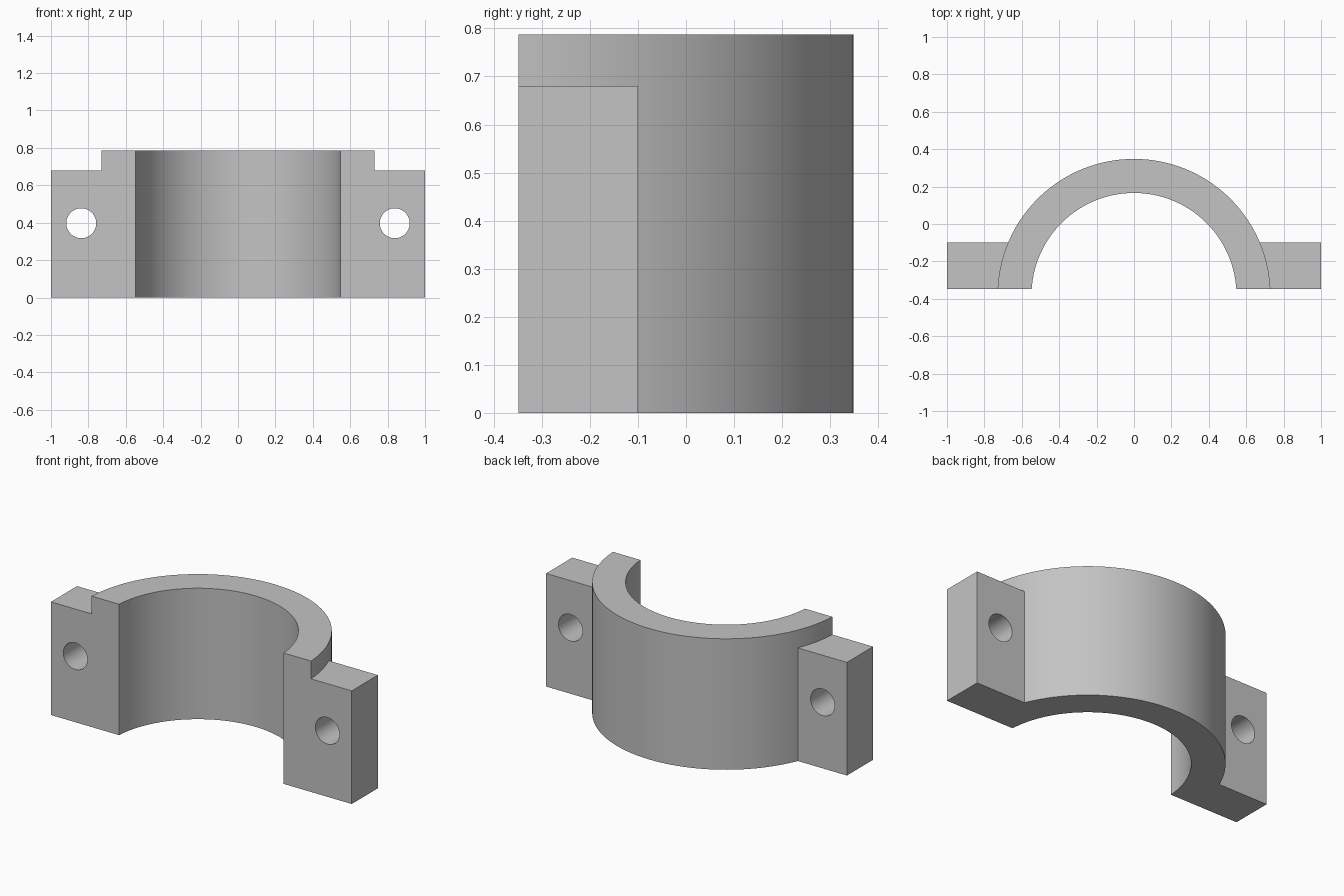
import bpy, bmesh
from math import sin, cos, asin, pi

if "Cube" in bpy.data.objects:
    bpy.data.objects.remove(bpy.data.objects["Cube"], do_unlink=True)

FRONT, CENTRE_Y = -0.348, -0.382
OUTER, INNER = 0.73, 0.548
HEIGHT, EAR_HEIGHT = 0.787, 0.68
EAR_BACK = -0.1

steel = bpy.data.materials.new("light_grey")
steel.use_nodes = True
grey = (0.55, 0.55, 0.55, 1)
steel.diffuse_color = grey
steel.node_tree.nodes["Principled BSDF"].inputs["Base Color"].default_value = grey


def prism(name, outline, height):
    """Extrude a flat outline upward from the ground."""
    bm = bmesh.new()
    base = bm.faces.new([bm.verts.new((x, y, 0)) for x, y in outline])
    top = bmesh.ops.extrude_face_region(bm, geom=[base])["geom"]
    moved = [v for v in top if isinstance(v, bmesh.types.BMVert)]
    bmesh.ops.translate(bm, verts=moved, vec=(0, 0, height))
    bmesh.ops.recalc_face_normals(bm, faces=bm.faces)
    mesh = bpy.data.meshes.new(name)
    bm.to_mesh(mesh)
    bm.free()
    mesh.materials.append(steel)
    obj = bpy.data.objects.new(name, mesh)
    bpy.context.collection.objects.link(obj)
    return obj


def arc(radius, steps=64):
    """Arc from the right end to the left end, trimmed at the front plane."""
    start = asin((FRONT - CENTRE_Y) / radius)
    angles = [start + (pi - 2 * start) * i / steps for i in range(steps + 1)]
    return [(radius * cos(a), CENTRE_Y + radius * sin(a)) for a in angles]


def combine(target, tool, operation):
    mod = target.modifiers.new(operation.lower(), "BOOLEAN")
    mod.operation, mod.solver, mod.object = operation, "EXACT", tool
    bpy.context.view_layer.objects.active = target
    bpy.ops.object.modifier_apply(modifier=mod.name)
    bpy.data.objects.remove(tool, do_unlink=True)


# Half-ring body
clamp = prism("half_clamp", arc(OUTER) + arc(INNER)[::-1], HEIGHT)

for side in (-1, 1):
    # Bolting ear, its inner end buried in the ring wall
    ear = prism("ear", [(side * x, y) for x, y in
                        ((0.64, FRONT), (1, FRONT), (1, EAR_BACK), (0.64, EAR_BACK))],
                EAR_HEIGHT)
    combine(clamp, ear, "UNION")
    # Bolt hole
    bpy.ops.mesh.primitive_cylinder_add(vertices=48, radius=0.08, depth=0.6,
                                        location=(side * 0.838, -0.22, 0.397),
                                        rotation=(pi / 2, 0, 0))
    cutter = bpy.context.object
    cutter.hide_render = True
    cutter.data.materials.append(steel)
    combine(clamp, cutter, "DIFFERENCE")

# Smooth curved walls, crisp edges
bpy.ops.object.select_all(action="DESELECT")
clamp.select_set(True)
bpy.context.view_layer.objects.active = clamp
bpy.ops.object.shade_smooth_by_angle(angle=pi / 6)
